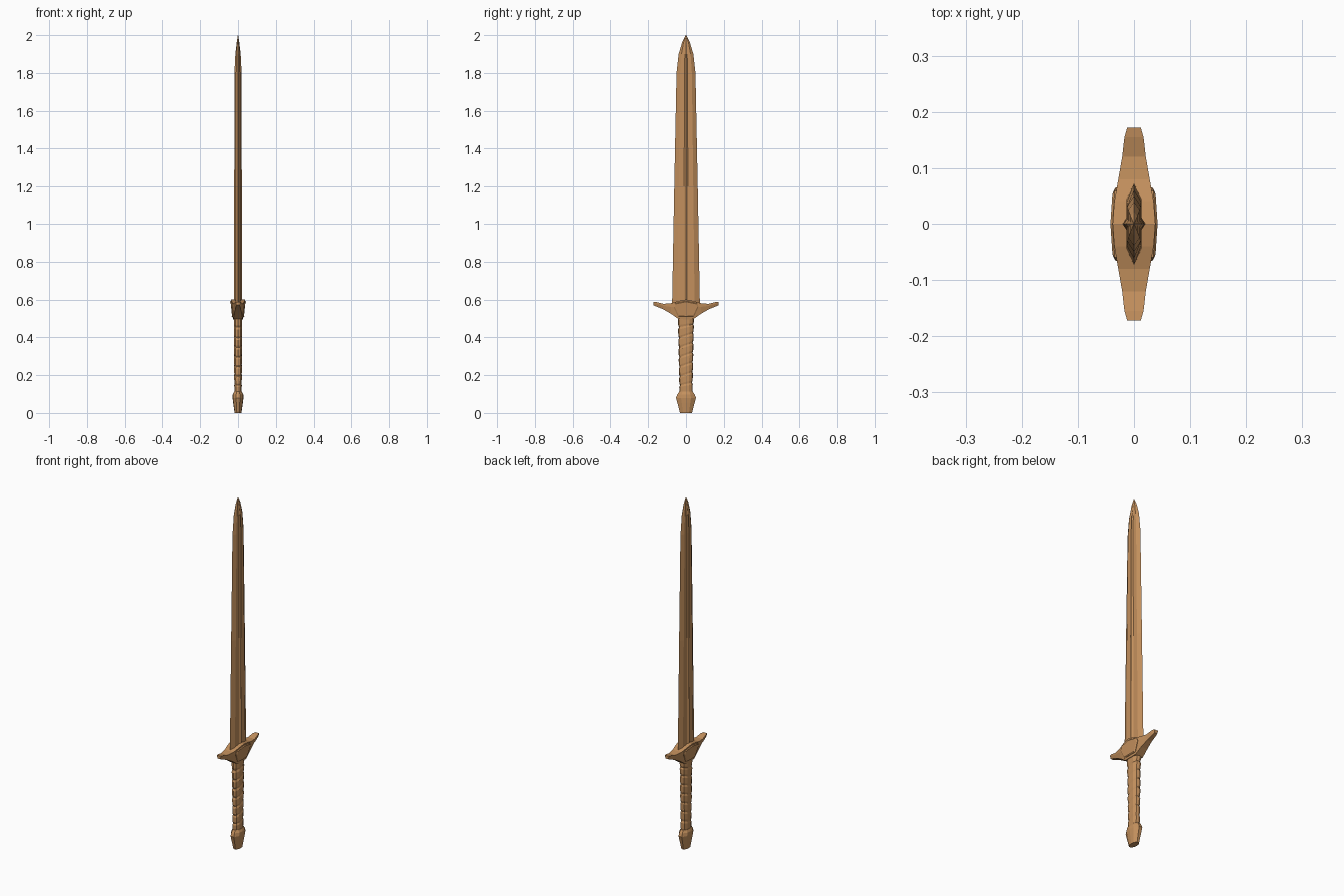
import bpy, bmesh, math

if "Cube" in bpy.data.objects:
    bpy.data.objects.remove(bpy.data.objects["Cube"])

wood = bpy.data.materials.new("warm_brown")
wood.diffuse_color = (0.55, 0.28, 0.11, 1)
wood.use_nodes = True
wood.node_tree.nodes["Principled BSDF"].inputs["Base Color"].default_value = wood.diffuse_color


def loft(name, rings):
    """Skin a list of equal-length closed rings and cap both ends."""
    bm = bmesh.new()
    vr = [[bm.verts.new(p) for p in r] for r in rings]
    n = len(vr[0])
    for a, b in zip(vr, vr[1:]):
        for i in range(n):
            j = (i + 1) % n
            bm.faces.new((a[i], a[j], b[j], b[i]))
    bm.faces.new(vr[0])
    bm.faces.new(vr[-1])
    bmesh.ops.remove_doubles(bm, verts=bm.verts, dist=1e-5)
    bmesh.ops.recalc_face_normals(bm, faces=bm.faces)
    me = bpy.data.meshes.new(name)
    bm.to_mesh(me)
    bm.free()
    me.materials.append(wood)
    ob = bpy.data.objects.new(name, me)
    bpy.context.collection.objects.link(ob)
    return ob


def mirrored(quarter):
    """Closed section from one quadrant running from the +x axis to the +y axis."""
    half = quarter + [(-x, y) for x, y in quarter[-2::-1]]
    return half + [(x, -y) for x, y in half[-2:0:-1]]


# Blade: bevelled edges and a raised central ridge
def blade_ring(z, w, t, ridge):
    q = [(ridge, 0), (t, 0.16 * w), (t, 0.62 * w), (0, w)]
    return [(x, y, z) for x, y in mirrored(q)]


loft("blade", [blade_ring(*r) for r in [
    (0.54, 0.074, 0.013, 0.021), (1.20, 0.062, 0.013, 0.020),
    (1.80, 0.050, 0.012, 0.019), (1.90, 0.039, 0.010, 0.014),
    (1.96, 0.021, 0.006, 0.007), (2.00, 0.001, 0.0005, 0.001)]])


# Crossguard: sections along y, narrower underneath, with upswept tips
half = [(0.0, 0.600, 0.495, 0.038, 0.026), (0.04, 0.592, 0.497, 0.035, 0.024),
        (0.08, 0.580, 0.525, 0.028, 0.020), (0.12, 0.577, 0.548, 0.021, 0.014),
        (0.155, 0.586, 0.562, 0.017, 0.011), (0.172, 0.588, 0.570, 0.012, 0.008)]
stations = [(-y, *r) for y, *r in half[:0:-1]] + half
loft("crossguard", [
    [(a, y, t), (a * 0.97, y, t * 0.65 + b * 0.35), (c, y, b),
     (-c, y, b), (-a * 0.97, y, t * 0.65 + b * 0.35), (-a, y, t)]
    for y, t, b, a, c in stations])

# Shield-shaped plates on both faces of the guard
outline = [(0, 0.592), (0.060, 0.580), (0.066, 0.562), (0.042, 0.509), (0, 0.507),
           (-0.042, 0.509), (-0.066, 0.562), (-0.060, 0.580)]
for side, label in ((1, "right"), (-1, "left")):
    def depth(y, z):
        return side * (0.042 - 0.06 * abs(y) - 0.12 * max(0, 0.575 - z))
    loft("guard_plate_" + label, [
        [(side * 0.015, y, z) for y, z in outline],
        [(depth(y, z) - side * 0.004, y, z) for y, z in outline],
        [(depth(y, z), y * 0.9, 0.55 + (z - 0.55) * 0.9) for y, z in outline]])


# Grip: slanted wrap ridges on an octagonal core
def grip_ring(t, s):
    z = 0.10 + 0.41 * t
    w, d = (0.034 + 0.008 * t) * s, (0.019 + 0.003 * t) * s
    tilt = 0.35 * min(1, 5 * t, 5 * (1 - t))
    q = [(d, 0.45 * w), (0.6 * d, 0.9 * w), (0, w)]
    pts = mirrored([(d, 0)] + q)
    return [(x, y, z + tilt * y) for x, y in pts]


wraps = 8
rings = []
for i in range(wraps):
    rings += [grip_ring((i + 0.05) / wraps, 0.91), grip_ring((i + 0.25) / wraps, 1.0),
              grip_ring((i + 0.85) / wraps, 1.03)]
rings.append(grip_ring(1, 0.95))
loft("grip", rings)


# Pommel: faceted, flaring then tapering to the flat foot
def pommel_ring(z, w, d):
    return [(x, y, z) for x, y in mirrored([(d, 0), (d * 0.9, 0.5 * w), (d * 0.35, w), (0, w)])]


loft("pommel", [pommel_ring(*r) for r in [
    (0, 0.032, 0.018), (0.055, 0.046, 0.026), (0.080, 0.053, 0.029),
    (0.098, 0.046, 0.028), (0.112, 0.036, 0.021)]])
